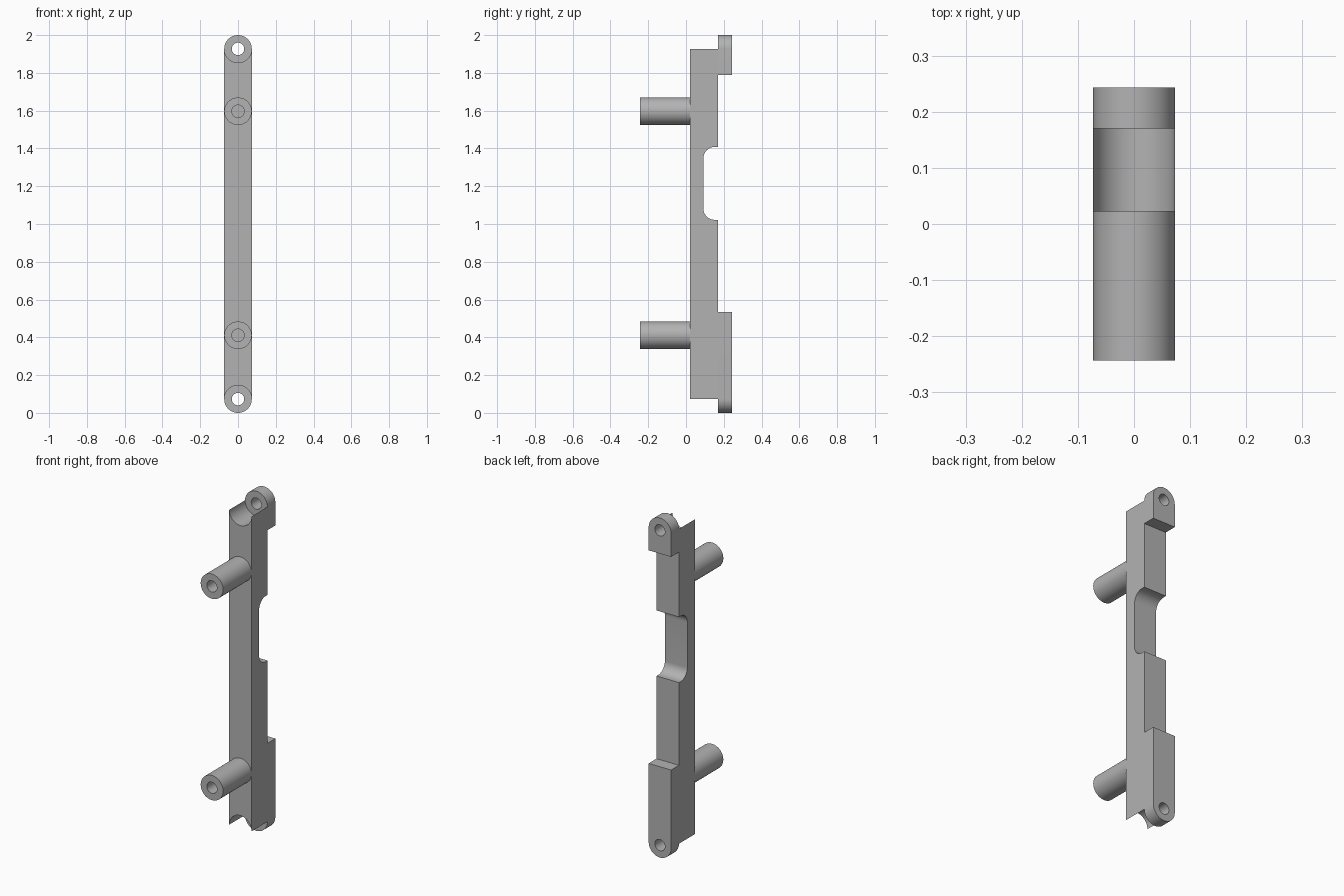
import bpy, bmesh
from math import sin, cos, pi, radians
from mathutils import Vector, Matrix

cube = bpy.data.objects.get("Cube")
if cube:
    bpy.data.objects.remove(cube)

R, HOLE = 0.073, 0.033            # half width of the bar, screw hole radius
FRONT, MID, BACK = 0.022, 0.17, 0.243
LOW, HIGH = R, 2 - R              # screw hole heights

grey = bpy.data.materials.new("plain_grey")
grey.use_nodes = True
grey.diffuse_color = (0.45, 0.45, 0.45, 1)
grey.node_tree.nodes["Principled BSDF"].inputs["Base Color"].default_value = (0.45, 0.45, 0.45, 1)


def arc(cx, cz, r, start, end, n=24):
    return [(cx + r * cos(radians(start + (end - start) * i / n)),
             cz + r * sin(radians(start + (end - start) * i / n))) for i in range(n + 1)]


def finish(bm, name):
    bmesh.ops.remove_doubles(bm, verts=bm.verts, dist=1e-5)
    bmesh.ops.recalc_face_normals(bm, faces=bm.faces)
    mesh = bpy.data.meshes.new(name)
    bm.to_mesh(mesh)
    bm.free()
    mesh.materials.append(grey)
    ob = bpy.data.objects.new(name, mesh)
    bpy.context.collection.objects.link(ob)
    return ob


def smooth(ob):
    bpy.ops.object.select_all(action='DESELECT')
    ob.select_set(True)
    bpy.context.view_layer.objects.active = ob
    bpy.ops.object.shade_smooth_by_angle(angle=radians(30))


def prism(name, loops, place, direction):
    """Fill flat outlines (later ones are holes) and extrude them."""
    bm = bmesh.new()
    edges = []
    for loop in loops:
        vs = [bm.verts.new(place(*p)) for p in loop]
        edges += [bm.edges.new((vs[i - 1], vs[i])) for i in range(len(vs))]
    bmesh.ops.triangle_fill(bm, edges=edges, use_beauty=True)
    ext = bmesh.ops.extrude_face_region(bm, geom=bm.faces[:], use_keep_orig=True)
    verts = [g for g in ext["geom"] if isinstance(g, bmesh.types.BMVert)]
    bmesh.ops.translate(bm, verts=verts, vec=Vector(direction))
    return finish(bm, name)


# Main bar, with scooped ends that clear the screw heads
outline = arc(0, HIGH, R, 180, 360) + arc(0, LOW, R, 0, 180)
bar = prism("main_bar", [outline], lambda x, z: (x, FRONT, z), (0, MID - FRONT, 0))

# Rounded notch across the back of the bar
floor, top, bottom, r = 0.092, 1.408, 1.022, 0.06
notch = ([(0.3, bottom)] + arc(floor + r, bottom + r, r, 270, 180, 12)
         + arc(floor + r, top - r, r, 180, 90, 12) + [(0.3, top)])
cutter = prism("notch_cutter", [notch], lambda y, z: (-0.2, y, z), (0.4, 0, 0))
cutter.hide_render = True
mod = bar.modifiers.new("notch", 'BOOLEAN')
mod.operation, mod.solver, mod.object = 'DIFFERENCE', 'EXACT', cutter
bpy.context.view_layer.objects.active = bar
bpy.ops.object.modifier_apply(modifier=mod.name)
bpy.data.objects.remove(cutter)
smooth(bar)

# Mounting tabs on the back, each with a screw hole
tabs = {"upper_tab": [(-R, 1.79), (R, 1.79)] + arc(0, HIGH, R, 0, 180),
        "lower_tab": [(R, 0.535), (-R, 0.535)] + arc(0, LOW, R, 180, 360)}
for (name, shape), z in zip(tabs.items(), (HIGH, LOW)):
    hole = arc(0, z, HOLE, 0, 360, 32)[:-1]
    smooth(prism(name, [shape, hole], lambda x, z: (x, MID, z), (0, BACK - MID, 0)))

# Round posts on the front, each with a blind hole
for name, z in (("upper_post", 1.597), ("lower_post", 0.411)):
    bm = bmesh.new()
    profile = [(0, -0.043), (HOLE, -0.043), (HOLE, -BACK), (R, -BACK), (R, FRONT), (0, FRONT)]
    vs = [bm.verts.new((x, y, z)) for x, y in profile]
    es = [bm.edges.new(pair) for pair in zip(vs, vs[1:])]
    bmesh.ops.spin(bm, geom=vs + es, cent=(0, 0, z), axis=(0, 1, 0),
                   angle=2 * pi, steps=48, use_duplicate=False)
    smooth(finish(bm, name))
